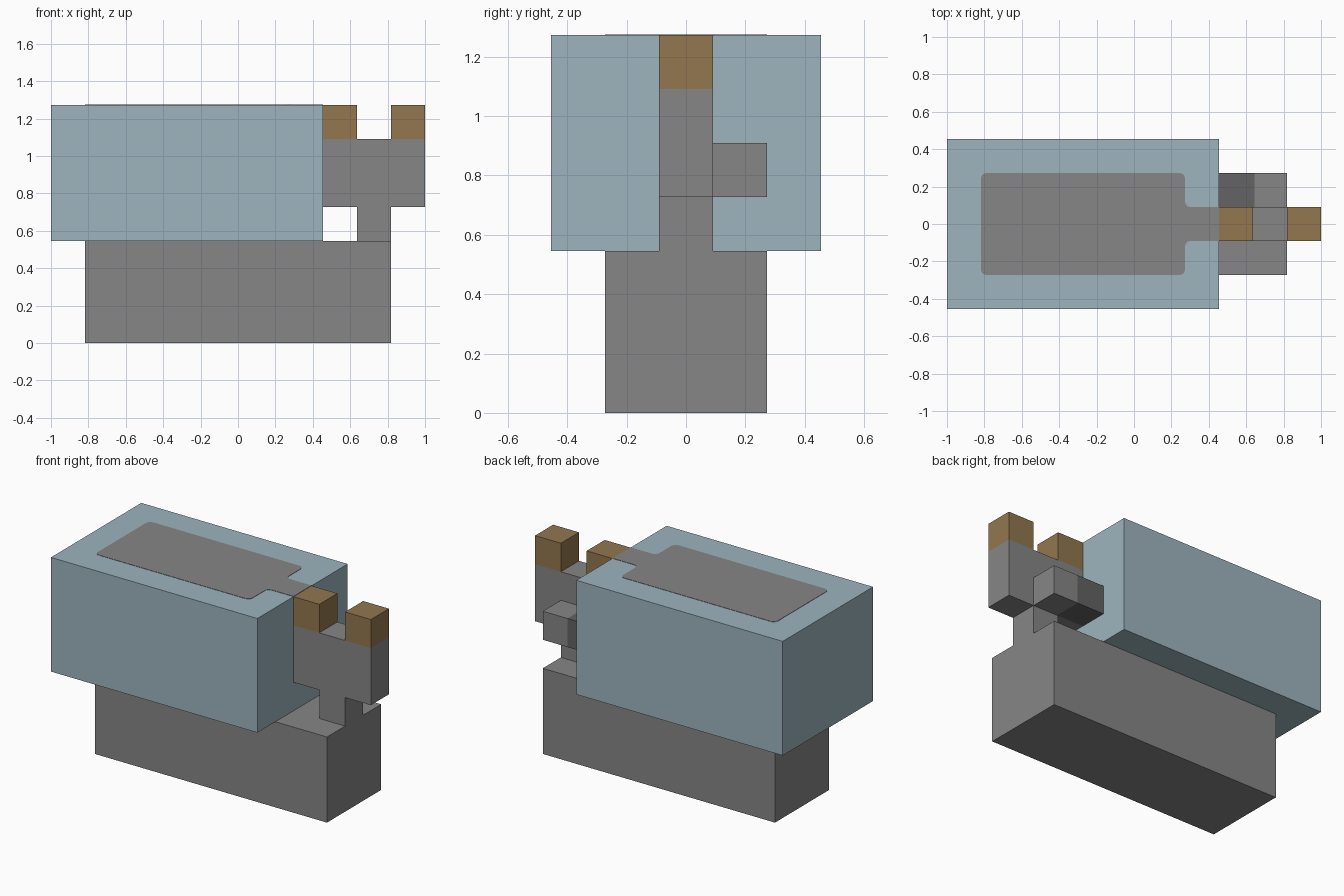
import bpy, bmesh, math
from mathutils import Vector

U = 2 / 11          # the model follows a grid of eleven cells along x

cube = bpy.data.objects.get("Cube")
if cube:
    bpy.data.objects.remove(cube, do_unlink=True)


def material(name, rgb):
    linear = [((c / 255 + 0.055) / 1.055) ** 2.4 for c in rgb]
    mat = bpy.data.materials.new(name)
    mat.use_nodes = True
    mat.diffuse_color = (*linear, 1)
    mat.node_tree.nodes["Principled BSDF"].inputs["Base Color"].default_value = (*linear, 1)
    return mat


blue = material("pale_blue", (157, 181, 190))
grey = material("mid_grey", (135, 134, 135))
dark = material("dark_grey", (99, 99, 99))
brown = material("brown", (146, 119, 78))


def finish(name, bm, mats):
    bmesh.ops.recalc_face_normals(bm, faces=bm.faces)
    mesh = bpy.data.meshes.new(name)
    bm.to_mesh(mesh)
    bm.free()
    for mat in mats:
        mesh.materials.append(mat)
    obj = bpy.data.objects.new(name, mesh)
    bpy.context.collection.objects.link(obj)
    return obj


def prism(points, direction):
    """Extrude a closed outline along a direction."""
    bm = bmesh.new()
    face = bm.faces.new([bm.verts.new(p) for p in points])
    out = bmesh.ops.extrude_face_region(bm, geom=[face])
    verts = [v for v in out["geom"] if isinstance(v, bmesh.types.BMVert)]
    bmesh.ops.translate(bm, verts=verts, vec=direction)
    return bm


def box(x0, x1, y0, y1, z0, z1):
    """Box given in grid cells, x measured from the left end."""
    ring = [(x0, y0), (x1, y0), (x1, y1), (x0, y1)]
    return prism([((x - 5.5) * U, y * U, z0 * U) for x, y in ring], (0, 0, (z1 - z0) * U))


def split_paint(bm, point, normal):
    """Cut all faces at a plane and paint those beyond it with the second colour."""
    bmesh.ops.bisect_plane(bm, geom=bm.verts[:] + bm.edges[:] + bm.faces[:],
                           plane_co=point, plane_no=normal)
    for f in bm.faces:
        if (f.calc_center_median() - Vector(point)).dot(Vector(normal)) > 0.001:
            f.material_index = 1


# Base and large upper block
finish("base", box(1, 10, -1.5, 1.5, 0, 3), [grey])
finish("upper_block", box(0, 8, -2.5, 2.5, 3, 7), [blue])

# Forked head on a short neck, with brown tips
outline = [(9, 3), (10, 3), (10, 4), (11, 4), (11, 7), (10, 7),
           (10, 6), (9, 6), (9, 7), (8, 7), (8, 4), (9, 4)]
head = prism([((x - 5.5) * U, -U / 2, z * U) for x, z in outline], (0, U, 0))
split_paint(head, (0, 0, 6 * U), (0, 0, 1))
finish("forked_head", head, [grey, brown])

# Side arm, dark toward the block
arm = box(8, 10, 0.5, 1.5, 4, 5)
split_paint(arm, (0.645, 0, 0), (-1, 0, 0))
finish("side_arm", arm, [grey, dark])


# Thin top panel with rounded corners and a tongue reaching the head
def rounded(corners, radius, steps=4):
    pts = []
    for i, (co, is_round) in enumerate(corners):
        c = Vector(co)
        if not is_round:
            pts.append(c)
            continue
        a = c + (Vector(corners[i - 1][0]) - c).normalized() * radius
        b = c + (Vector(corners[(i + 1) % len(corners)][0]) - c).normalized() * radius
        centre = a + b - c
        for k in range(steps + 1):
            t = k / steps * math.pi / 2
            pts.append(centre + (a - centre) * math.cos(t) + (b - centre) * math.sin(t))
    return pts


half = [((8, 0.5), False), ((7, 0.5), True), ((7, 1.5), True), ((1, 1.5), True)]
mirrored = [((x, -y), r) for (x, y), r in reversed(half)]
corners = [(((x - 5.5) * U, y * U), r) for (x, y), r in half + mirrored]
panel = prism([(p.x, p.y, 7 * U - 0.002) for p in rounded(corners, 0.03)], (0, 0, 0.004))
finish("top_panel", panel, [grey])
